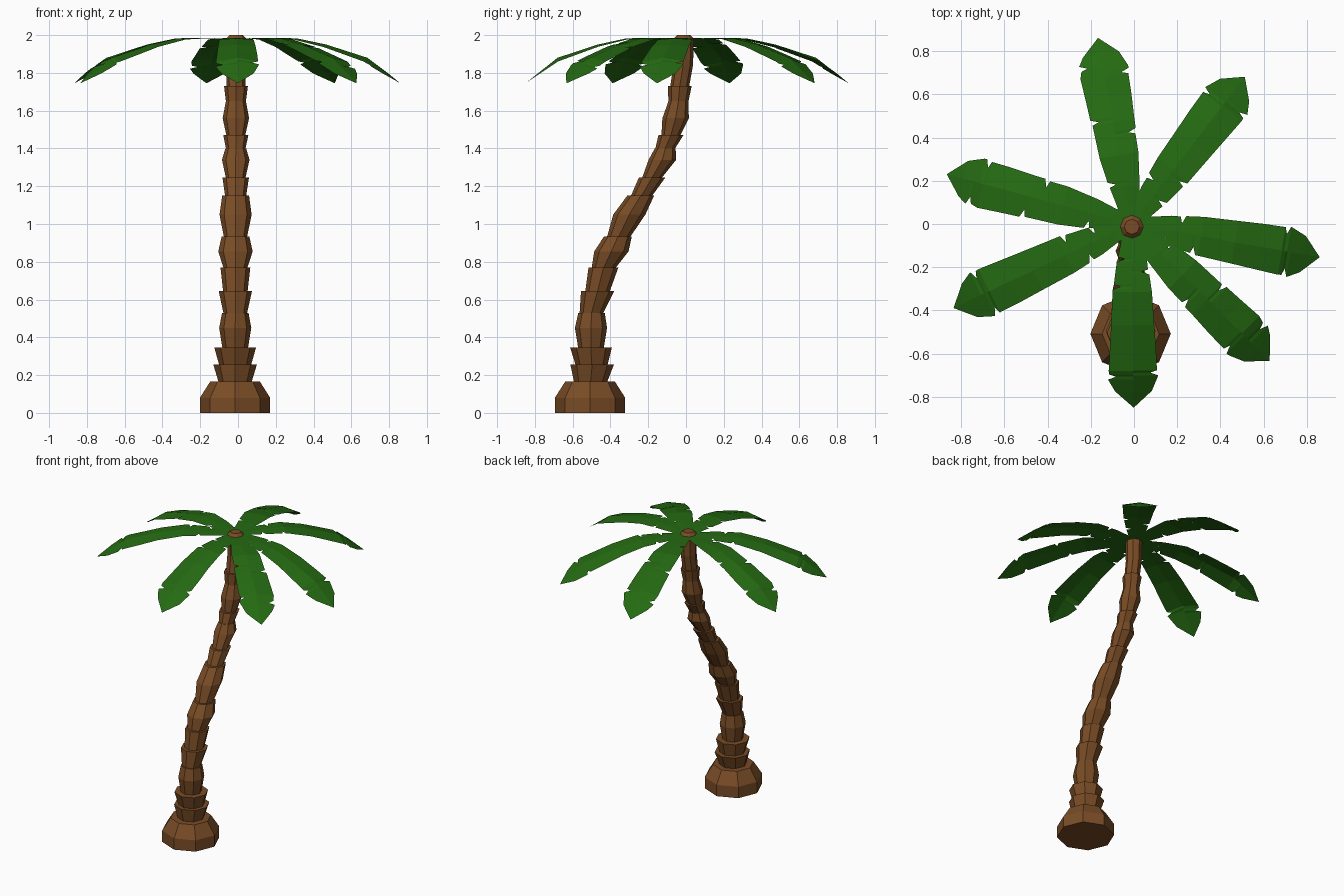
import bpy, math

if "Cube" in bpy.data.objects:
    bpy.data.objects.remove(bpy.data.objects["Cube"])


def material(name, rgb):
    m = bpy.data.materials.new(name)
    m.diffuse_color = (*rgb, 1)
    m.use_nodes = True
    m.node_tree.nodes["Principled BSDF"].inputs["Base Color"].default_value = m.diffuse_color
    return m


def make(name, verts, faces, mat):
    me = bpy.data.meshes.new(name)
    me.from_pydata(verts, [], faces)
    me.materials.append(mat)
    ob = bpy.data.objects.new(name, me)
    bpy.context.collection.objects.link(ob)
    return ob


BARK = material("bark brown", (0.19, 0.072, 0.019))
LEAF = material("leaf green", (0.018, 0.145, 0.006))


def loft(name, rings, mat, sides=8):
    """Octagonal rings (z, centre y, radius) joined into one closed skin."""
    verts, faces = [], []
    for z, cy, r in rings:
        cx = -0.016 + 0.003 * z
        for k in range(sides):
            a = 2 * math.pi * k / sides
            verts.append((cx + r * math.cos(a), cy + r * math.sin(a), z))
    for i in range(len(rings) - 1):
        for k in range(sides):
            a, b = i * sides + k, i * sides + (k + 1) % sides
            faces.append((a, b, b + sides, a + sides))
    n = len(verts)
    faces.append(tuple(reversed(range(sides))))
    faces.append(tuple(range(n - sides, n)))
    return make(name, verts, faces, mat)


# Trunk: swollen foot, two cups, then stacked bark segments with ledges
loft("trunk", [
    (0.00, -0.508, 0.186), (0.08, -0.508, 0.186), (0.165, -0.508, 0.132),
    (0.165, -0.505, 0.088), (0.255, -0.497, 0.115),
    (0.255, -0.50, 0.085), (0.345, -0.503, 0.110),
    (0.345, -0.503, 0.068), (0.45, -0.503, 0.085), (0.53, -0.50, 0.070),
    (0.53, -0.50, 0.063), (0.645, -0.468, 0.088),
    (0.645, -0.468, 0.065), (0.77, -0.437, 0.079),
    (0.77, -0.435, 0.064), (0.855, -0.395, 0.091), (0.935, -0.36, 0.073),
    (0.935, -0.355, 0.062), (1.05, -0.30, 0.085), (1.15, -0.24, 0.071),
    (1.15, -0.235, 0.056), (1.245, -0.18, 0.070),
    (1.245, -0.18, 0.052), (1.34, -0.125, 0.073), (1.40, -0.11, 0.055),
    (1.40, -0.11, 0.052), (1.47, -0.08, 0.066),
    (1.47, -0.08, 0.050), (1.56, -0.055, 0.070), (1.65, -0.04, 0.053),
    (1.73, -0.033, 0.063),
    (1.73, -0.033, 0.050), (1.84, -0.015, 0.052), (1.98, -0.013, 0.055),
    (2.00, -0.013, 0.035),
], BARK)


def lerp(table, x):
    for (x0, y0), (x1, y1) in zip(table, table[1:]):
        if x <= x1:
            return y0 + (y1 - y0) * (x - x0) / (x1 - x0)
    return table[-1][1]


# Frond shape as fractions of its length: height of midrib, half width, edge droop
HEIGHT = [(0, 1.98), (0.2, 1.985), (0.37, 1.983), (0.55, 1.95), (0.8, 1.88), (1, 1.745)]
WIDTH = [(0, 0.04), (0.1, 0.05), (0.2, 0.07), (0.35, 0.09), (0.55, 0.1),
         (0.83, 0.115), (0.91, 0.085), (1, 0.0)]
DROOP = [(0, 0), (0.3, 0.004), (0.8, 0.02), (1, 0)]
BASE_T = [0, 0.1, 0.2, 0.37, 0.55, 0.68, 0.8, 0.83, 0.91, 1]


def frond(name, degrees, length, notches):
    """Thin arched leaf; notches = torn slits for the (left, right) edge."""
    a = math.radians(degrees)
    verts, faces = [], []
    for side, cuts in zip((1, -1), notches):
        stations = [(t, lerp(WIDTH, t)) for t in BASE_T
                    if all(abs(t - c) > 0.025 for c in cuts)]
        for c in cuts:
            w = lerp(WIDTH, c)
            stations += [(c - 0.012, w - 0.004), (c, w - 0.035), (c + 0.016, w + 0.002)]
        stations.sort()
        first = len(verts)
        for t, w in stations:
            r, z = t * length, lerp(HEIGHT, t)
            for off, dz in ((0, 0), (side * w, -lerp(DROOP, t))):
                verts.append((-0.012 + r * math.cos(a) - off * math.sin(a),
                              r * math.sin(a) + off * math.cos(a), z + dz))
        for i in range(len(stations) - 1):
            p = first + 2 * i
            f = (p, p + 2, p + 3, p + 1)
            faces.append(f if side > 0 else f[::-1])
    make(name, verts, faces, LEAF)


# Crown: seven unevenly spaced fronds with two alternating tear patterns
TEARS_A = ((0.26, 0.81), (0.19, 0.34, 0.83))
TEARS_B = ((0.22, 0.56, 0.85), (0.48, 0.80))
FRONDS = [(100.2, 0.875, TEARS_B), (52.4, 0.86, TEARS_A), (-10, 0.885, TEARS_A),
          (-44.7, 0.90, TEARS_B), (-89.3, 0.85, TEARS_A), (-154.7, 0.91, TEARS_A),
          (-195.1, 0.885, TEARS_B)]
for n, (deg, length, tears) in enumerate(FRONDS, 1):
    frond(f"frond_{n}", deg, length, tears)
